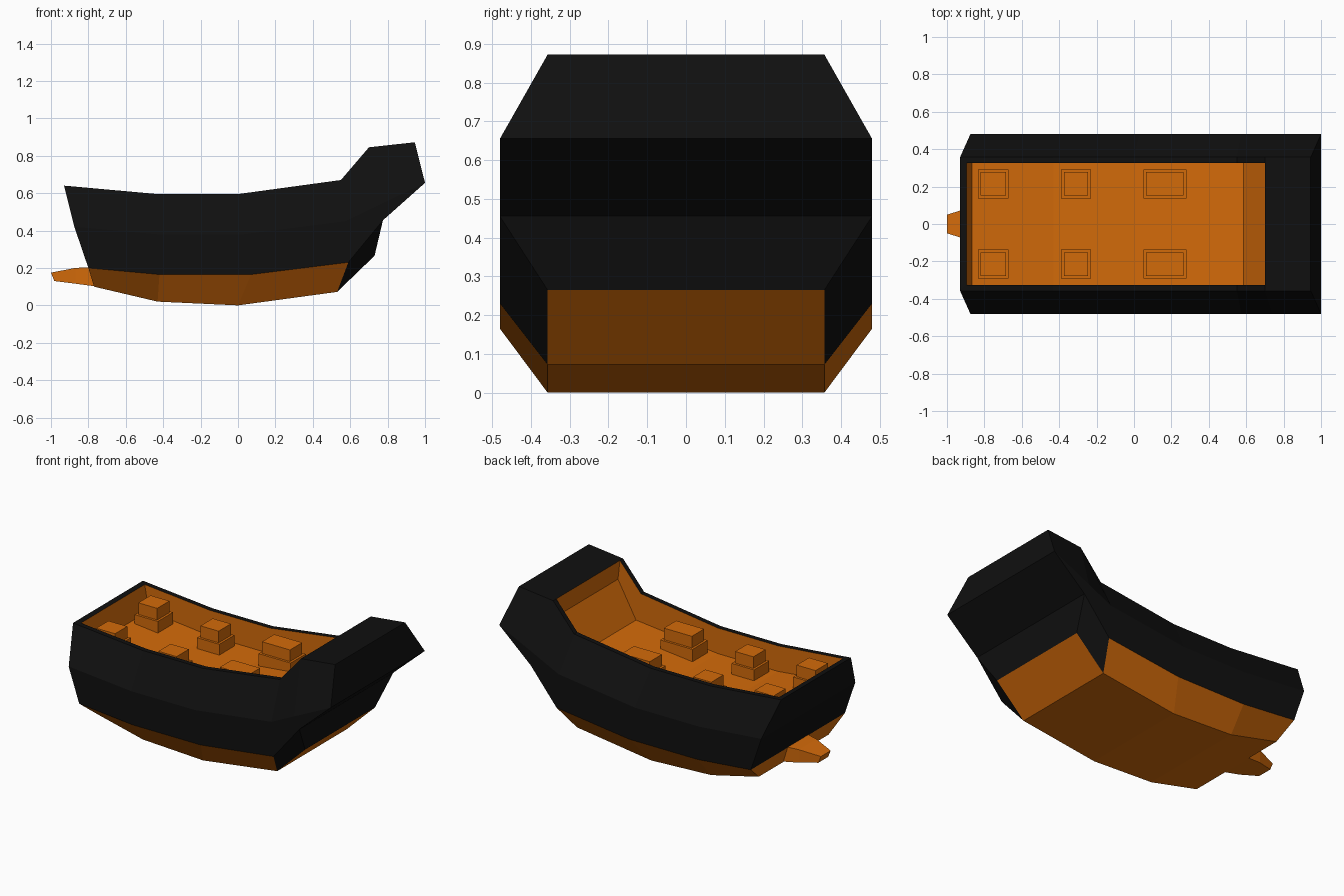
import bpy, bmesh

if "Cube" in bpy.data.objects:
    bpy.data.objects.remove(bpy.data.objects["Cube"])


def material(name, rgb):
    m = bpy.data.materials.new(name)
    m.diffuse_color = (*rgb, 1)
    m.use_nodes = True
    m.node_tree.nodes["Principled BSDF"].inputs["Base Color"].default_value = m.diffuse_color
    return m


ORANGE = material("orange", (0.65, 0.145, 0.003))
BLACK = material("black", (0.005, 0.005, 0.005))


def finish(bm, name, mats):
    bmesh.ops.remove_doubles(bm, verts=bm.verts, dist=0.0005)
    bmesh.ops.recalc_face_normals(bm, faces=bm.faces)
    me = bpy.data.meshes.new(name)
    bm.to_mesh(me)
    bm.free()
    for m in mats:
        me.materials.append(m)
    ob = bpy.data.objects.new(name, me)
    bpy.context.collection.objects.link(ob)
    return ob


# Lengthwise edge lines of the hull as (x, z), with their half widths
keel = [(-.77, .10), (-.43, .02), (0, 0), (.53, .072), (.53, .072), (.73, .265)]
low = [(-.80, .20), (-.42, .165), (.07, .165), (.59, .23), (.59, .23), (.775, .455)]
high = [(-.875, .42), (-.43, .38), (.03, .38), (.575, .45), (.74, .53), (1.0, .655)]
rim = [(-.93, .64), (-.43, .595), (0, .595), (.55, .67), (.70, .845), (.945, .872)]
inner = [(-.895, .637), (-.43, .595), (0, .595), (.55, .67), (.70, .845)]
floor = [(-.865, .475), (-.43, .43), (0, .43), (.585, .49), (.714, .72)]
lines = [(keel, .357), (low, .48), (high, .48), (rim, .357), (inner, .325), (floor, .325)]

bm = bmesh.new()
V = [{s: [bm.verts.new((x, s * w, z)) for x, z in pts] for s in (-1, 1)}
     for pts, w in lines]


def face(verts, colour):
    unique = []
    for v in verts:
        if all((v.co - u.co).length > 1e-4 for u in unique):
            unique.append(v)
    if len(unique) > 2:
        bm.faces.new(unique).material_index = colour


def across(a, i, b, j, colour):
    face([V[a][-1][i], V[a][1][i], V[b][1][j], V[b][-1][j]], colour)


# Weld the repeated corner points before making faces
for k in (0, 1):
    for s in (-1, 1):
        bm.verts.remove(V[k][s][4])
        V[k][s][4] = V[k][s][3]

# Hull sides, rim and inner walls (0 = orange, 1 = black)
for s in (-1, 1):
    for r in range(5):
        for i in range(5 if r < 3 else 4):
            colour = 0 if r == 4 or (r == 0 and i < 4) else 1
            face([V[r][s][i], V[r][s][i + 1], V[r + 1][s][i + 1], V[r + 1][s][i]], colour)

# Bow, stern, bottom and floor panels
for r in range(5):
    across(r, 0, r + 1, 0, 0 if r in (0, 4) else 1)
for r in range(3):
    across(r, 5, r + 1, 5, 1)
for i in (0, 1, 2, 4):
    across(0, i, 0, i + 1, 0)
for i in range(4):
    across(5, i, 5, i + 1, 0)
across(4, 4, 5, 4, 0)
# Raised stern deck
face([V[3][-1][4], V[4][-1][4], V[4][1][4], V[3][1][4], V[3][1][5], V[3][-1][5]], 1)
finish(bm, "hull", [ORANGE, BLACK])

# Tapered bow spout
bm = bmesh.new()
rings = []
for w, (xt, zt), (xb, zb) in [(.05, (-1.0, .175), (-.982, .13)),
                              (.09, (-.87, .20), (-.87, .116)),
                              (.11, (-.78, .205), (-.75, .10))]:
    rings.append([bm.verts.new(c) for c in
                  ((xt, -w, zt), (xt, w, zt), (xb, w, zb), (xb, -w, zb))])
for a, b in zip(rings, rings[1:]):
    for i in range(4):
        bm.faces.new((a[i], a[(i + 1) % 4], b[(i + 1) % 4], b[i]))
bm.faces.new(rings[0])
bm.faces.new(rings[-1])
finish(bm, "bow_spout", [ORANGE])


def add_box(bm, centre, size):
    vs = bmesh.ops.create_cube(bm, size=1)["verts"]
    for v in vs:
        v.co = [c + s * k for c, s, k in zip(centre, size, v.co)]


# Stepped blocks on the floor, in mirrored pairs
for n, (x0, x1, z) in enumerate([(-.835, -.67, .46), (-.39, -.23, .43), (.05, .28, .445)]):
    for side, s in (("left", 1), ("right", -1)):
        bm = bmesh.new()
        cx, y = (x0 + x1) / 2, s * .215
        add_box(bm, (cx, y, z + .02), (x1 - x0, .155, .10))
        add_box(bm, (cx, y, z + .105), (x1 - x0 - .03, .125, .08))
        finish(bm, f"floor_block_{side}_{n + 1}", [ORANGE])
